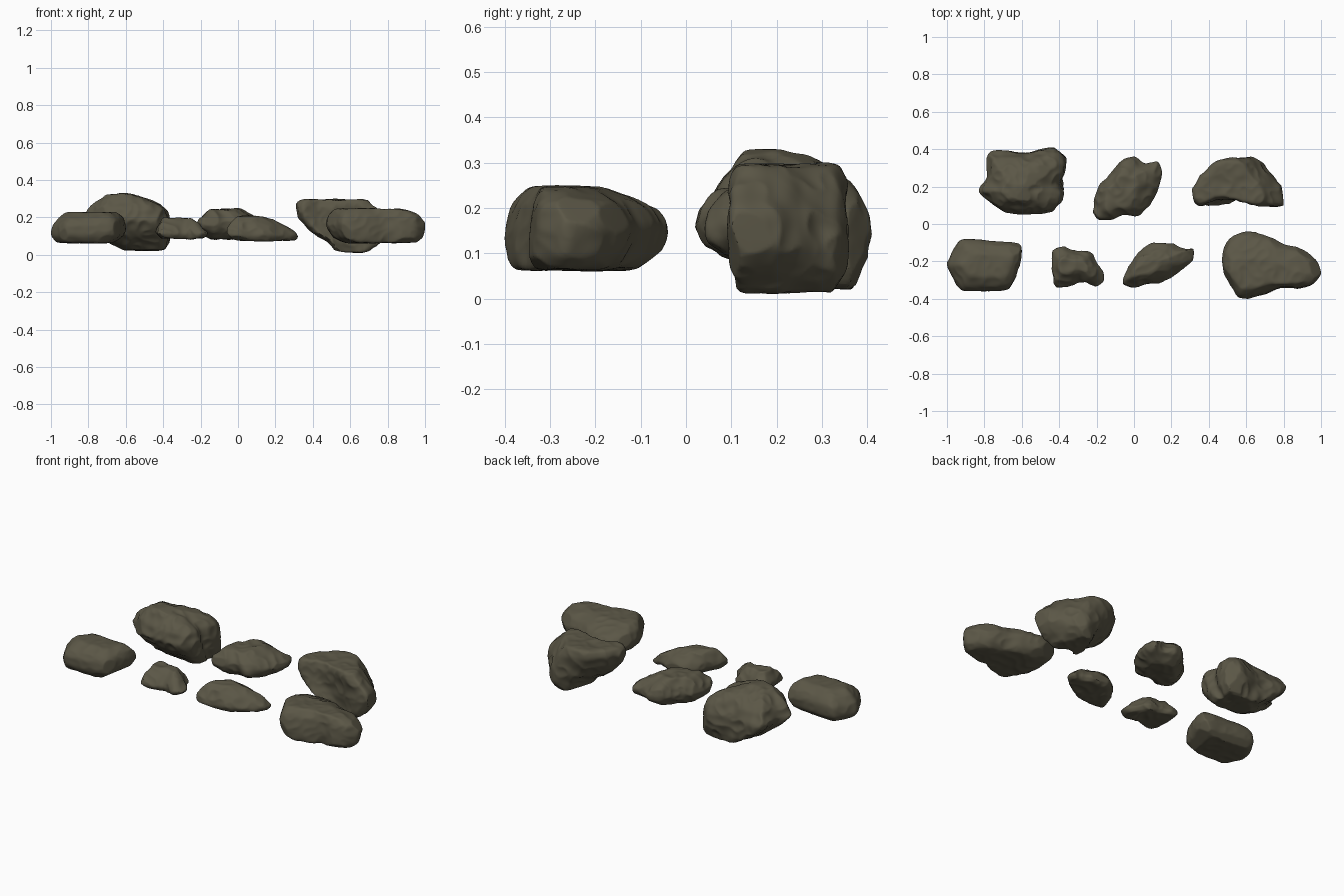
import bpy
import bmesh
import math
import random
from mathutils import Vector, noise

default_cube = bpy.data.objects.get("Cube")
if default_cube:
    bpy.data.objects.remove(default_cube, do_unlink=True)

STONE_COLOR = (0.105, 0.095, 0.062, 1.0)
stone = bpy.data.materials.new("olive_stone")
stone.use_nodes = True
stone.diffuse_color = STONE_COLOR
shader = stone.node_tree.nodes["Principled BSDF"]
shader.inputs["Base Color"].default_value = STONE_COLOR
shader.inputs["Roughness"].default_value = 0.9


def bounds(points):
    """Lower and upper corner of a point set."""
    low = Vector([min(p[axis] for p in points) for axis in range(3)])
    high = Vector([max(p[axis] for p in points) for axis in range(3)])
    return low, high


def make_cage(outline, levels):
    """Stack scaled and shifted copies of the plan outline into a closed cage."""
    cx = (min(p[0] for p in outline) + max(p[0] for p in outline)) / 2
    cy = (min(p[1] for p in outline) + max(p[1] for p in outline)) / 2
    bm = bmesh.new()
    rings, centres = [], []
    for z, sx, sy, dx, dy in levels:
        centre = Vector((cx + dx, cy + dy, z)) / 100
        centres.append(centre)
        rings.append([bm.verts.new(centre + Vector(((x - cx) * sx, (y - cy) * sy, 0)) / 10000)
                      for x, y in outline])
    count = len(outline)
    for lower, upper in zip(rings, rings[1:]):
        for i in range(count):
            j = (i + 1) % count
            bm.faces.new((lower[i], lower[j], upper[j], upper[i]))
    # Each cap gets a half-size inner ring and a centre point
    for ring, centre in ((rings[0], centres[0]), (rings[-1], centres[-1])):
        inner = [bm.verts.new(centre.lerp(v.co, 0.5)) for v in ring]
        tip = bm.verts.new(centre)
        for i in range(count):
            j = (i + 1) % count
            bm.faces.new((ring[i], ring[j], inner[j], inner[i]))
            bm.faces.new((inner[i], inner[j], tip))
    bmesh.ops.recalc_face_normals(bm, faces=bm.faces)
    return bm


def weather(mesh, seed, rough):
    """Chip flat facets off the stone and roughen its surface."""
    rng = random.Random(seed)
    offset = Vector((seed * 7, seed * 3, seed))
    low, high = bounds([v.co for v in mesh.vertices])
    middle = (low + high) / 2
    normals = [v.normal.copy() for v in mesh.vertices]
    for v, normal in zip(mesh.vertices, normals):
        lumps = noise.noise(v.co * 9 + offset) * 0.009
        ridges = abs(noise.noise(v.co * 16 + offset)) * 0.015
        v.co += normal * (lumps - ridges) * rough
    for _ in range(8):
        cut = Vector((rng.gauss(0, 1), rng.gauss(0, 1), rng.gauss(0, 1))).normalized()
        limit = 0.95 * max(cut.dot(v.co - middle) for v in mesh.vertices)
        for v in mesh.vertices:
            excess = cut.dot(v.co - middle) - limit
            if excess > 0:
                v.co -= cut * excess * 0.9


def rock(name, seed, rough, outline, levels):
    """Build one stone; plan and heights are in hundredths, scales in percent."""
    bm = make_cage(outline, levels)
    mesh = bpy.data.meshes.new(name)
    bm.to_mesh(mesh)
    bm.free()
    obj = bpy.data.objects.new(name, mesh)
    bpy.context.collection.objects.link(obj)
    bpy.ops.object.select_all(action="DESELECT")
    obj.select_set(True)
    bpy.context.view_layer.objects.active = obj

    # Split flat first so corners stay tight, then round and even out the mesh
    split = obj.modifiers.new("split", "SUBSURF")
    split.subdivision_type = "SIMPLE"
    split.levels = 1
    rounding = obj.modifiers.new("rounding", "SUBSURF")
    rounding.levels = 2
    even = obj.modifiers.new("even", "REMESH")
    even.mode = "VOXEL"
    even.voxel_size = 0.007
    relax = obj.modifiers.new("relax", "SMOOTH")
    relax.iterations = 2
    for modifier_name in [m.name for m in obj.modifiers]:
        bpy.ops.object.modifier_apply(modifier=modifier_name)
    weather(obj.data, seed, rough)

    # Fit the weathered stone back to its intended extents
    low, high = bounds([v.co for v in obj.data.vertices])
    corners = [Vector((x, y, z)) / 100 for x, y in outline for z in (levels[0][0], levels[-1][0])]
    goal_low, goal_high = bounds(corners)
    for v in obj.data.vertices:
        for axis in range(3):
            t = (v.co[axis] - low[axis]) / (high[axis] - low[axis])
            v.co[axis] = goal_low[axis] + t * (goal_high[axis] - goal_low[axis])
    obj.data.materials.append(stone)
    bpy.ops.object.shade_smooth_by_angle(angle=math.radians(35))


# Back row
rock("back_right_boulder", 1, 0.9,
     [(-83, 18), (-78, 26), (-78, 38), (-70, 39), (-58, 37), (-44, 41), (-36, 37), (-37, 27),
      (-40, 22), (-37, 17), (-39, 11), (-44, 6), (-60, 5), (-74, 7), (-79, 14)],
     [(2, 44, 50, 11, 6), (9, 78, 80, 5, 3), (18, 100, 100, 0, 0),
      (25, 89, 84, 1, -1), (30, 56, 54, -1, -2), (33, 24, 24, -2, -5)])
rock("back_middle_stone", 2, 0.9,
     [(-22, 6), (-20, 19), (-13, 26), (-5, 35), (0, 36), (7, 32), (13, 33), (15, 30),
      (15, 20), (9, 11), (3, 4), (-5, 5), (-13, 2), (-20, 3)],
     [(8, 60, 60, 0, 0), (12, 92, 94, 0, 0), (16, 100, 100, 0, 0),
      (20, 84, 90, -1, -1), (25, 46, 58, -3, -2)])
rock("back_left_boulder", 3, 0.7,
     [(31, 17), (36, 25), (44, 33), (50, 35), (58, 36), (65, 34), (68, 29), (77, 20),
      (80, 10), (72, 9), (66, 10), (55, 13), (45, 13), (36, 9), (33, 11)],
     [(1, 34, 84, 4, 0), (7, 58, 97, 6, 0), (12, 84, 100, 4, 0), (20, 97, 100, 0, 0),
      (26, 86, 98, -4, 0), (30, 72, 86, -5, 0)])

# Front row
rock("front_right_slab", 4, 0.4,
     [(-100, -22), (-97, -15), (-93, -8), (-84, -8), (-75, -9), (-60, -10), (-61, -20),
      (-65, -34), (-70, -36), (-82, -36), (-93, -36), (-97, -28)],
     [(6, 78, 80, -1, 0), (10, 97, 98, 0, 0), (16, 96, 97, 1, 0),
      (20, 84, 78, 2, 0), (23, 66, 46, 2, 0)])
rock("front_right_pebble", 5, 0.8,
     [(-44, -13), (-38, -12), (-30, -15), (-23, -14), (-20, -19), (-16, -25), (-16, -30),
      (-20, -33), (-27, -29), (-36, -33), (-43, -34), (-44, -25)],
     [(8, 82, 82, 0, 0), (11, 100, 100, 0, 0), (15, 84, 76, -1, 0), (20, 56, 32, -2, 1)])
rock("front_left_pebble", 6, 0.7,
     [(-6, -32), (-3, -24), (3, -15), (11, -10), (20, -10), (27, -14), (32, -13), (32, -20),
      (22, -27), (14, -31), (6, -32), (0, -34)],
     [(7, 82, 80, 1, 0), (10, 100, 100, 0, 0), (15, 84, 84, -2, 0), (21, 40, 42, -6, -1)])
rock("front_left_boulder", 7, 0.5,
     [(47, -20), (48, -10), (55, -5), (62, -4), (72, -7), (80, -11), (90, -13), (97, -19),
      (100, -26), (95, -32), (87, -34), (77, -33), (68, -37), (56, -40), (52, -33), (48, -27)],
     [(6, 70, 74, 3, -2), (9, 91, 93, 1, -1), (16, 100, 100, 0, 0),
      (21, 95, 86, 0, -1), (25, 70, 48, -3, -4)])
